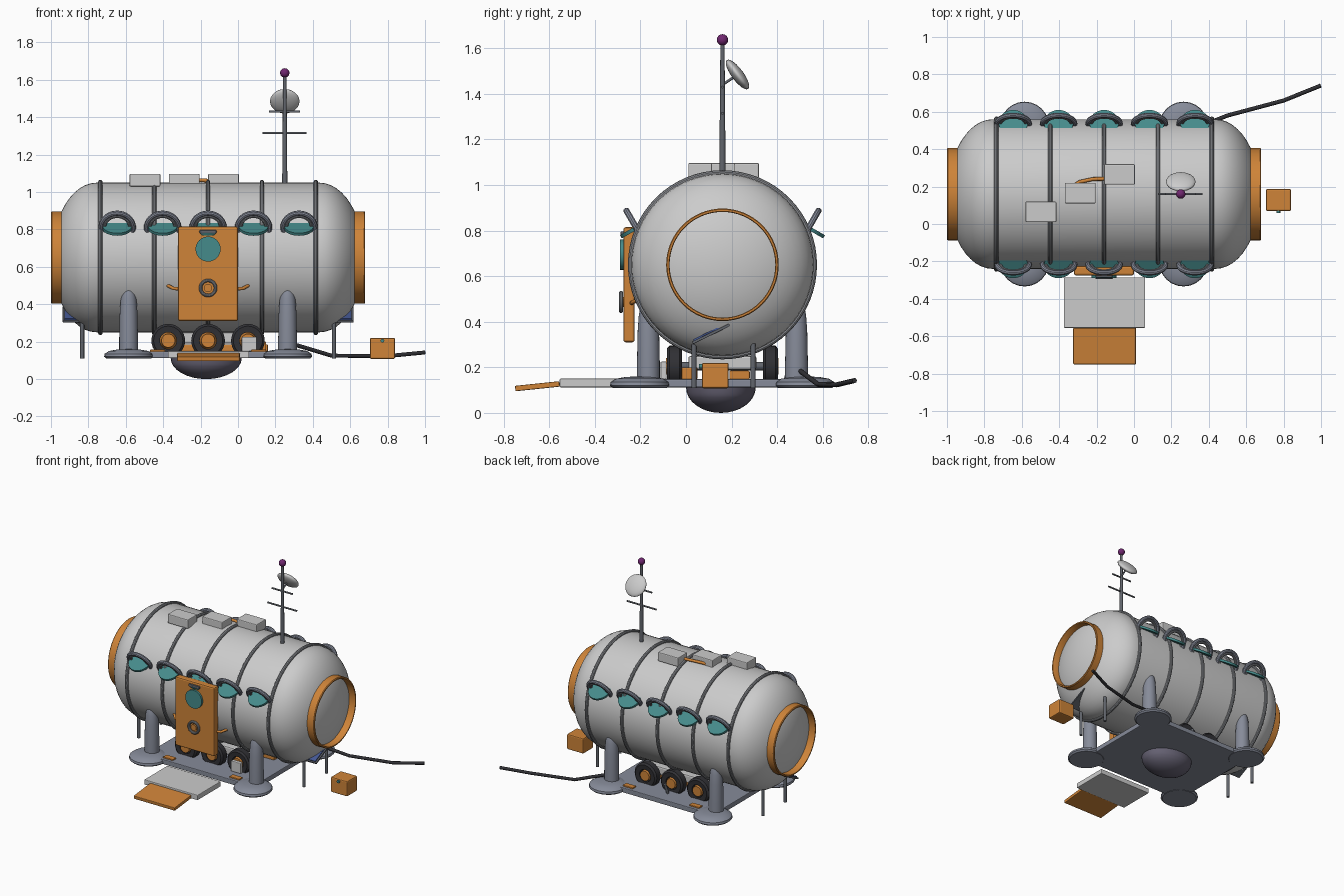
import bpy, bmesh, math
from mathutils import Vector, Matrix

if "Cube" in bpy.data.objects:
    bpy.data.objects.remove(bpy.data.objects["Cube"])

CX, CY, CZ = -0.16, 0.16, 0.65          # hull centre
PI = math.pi


def material(name, rgb):
    m = bpy.data.materials.new(name)
    m.diffuse_color = (*rgb, 1)
    m.use_nodes = True
    m.node_tree.nodes["Principled BSDF"].inputs["Base Color"].default_value = m.diffuse_color
    return m


ORANGE = material("orange_paint", (0.62, 0.23, 0.04))
TEAL = material("teal_glass", (0.06, 0.26, 0.26))
SLATE = material("slate_metal", (0.24, 0.26, 0.32))
DARK = material("dark_metal", (0.12, 0.13, 0.15))
BLACK = material("rubber", (0.03, 0.03, 0.035))
RIB = material("rib_metal", (0.27, 0.28, 0.30))
BOWL = material("bowl_metal", (0.13, 0.12, 0.17))
PURPLE = material("beacon_purple", (0.16, 0.02, 0.16))
BLUE = material("panel_blue", (0.06, 0.10, 0.30))


def finish(name, mat=None, smooth=True):
    o = bpy.context.object
    o.name = name
    if mat:
        o.data.materials.append(mat)
    if smooth:
        bpy.ops.object.shade_smooth_by_angle(angle=math.radians(35))
    return o


def box(name, lo, hi, mat=None, bevel=0.005, rot=(0, 0, 0)):
    lo, hi = Vector(lo), Vector(hi)
    bpy.ops.mesh.primitive_cube_add(size=1, location=(lo + hi) / 2, rotation=rot)
    o = finish(name, mat, False)
    o.scale = hi - lo
    bpy.ops.object.transform_apply(location=False, rotation=False, scale=True)
    if bevel:
        b = o.modifiers.new("bevel", 'BEVEL')
        b.width, b.segments = bevel, 2
    return o


def rod(name, a, b, r, mat=None, r2=None, sides=16):
    a, b = Vector(a), Vector(b)
    d = b - a
    bpy.ops.mesh.primitive_cone_add(vertices=sides, radius1=r, radius2=r if r2 is None else r2,
                                    depth=d.length, location=(a + b) / 2,
                                    rotation=d.to_track_quat('Z', 'Y').to_euler())
    return finish(name, mat)


def ring(name, loc, R, r, rot, mat=None, seg=48):
    bpy.ops.mesh.primitive_torus_add(location=loc, rotation=rot, major_radius=R, minor_radius=r,
                                     major_segments=seg, minor_segments=10)
    return finish(name, mat)


def ball(name, loc, scale, mat=None, rot=(0, 0, 0)):
    bpy.ops.mesh.primitive_uv_sphere_add(segments=24, ring_count=12, location=loc, rotation=rot)
    bpy.context.object.scale = scale
    return finish(name, mat)


def lathe(name, profile, loc, mat=None, rot=(0, 0, 0), sides=48):
    """Spin (radius, height) points about z."""
    bm = bmesh.new()
    vs = [bm.verts.new((r, 0, h)) for r, h in profile]
    es = [bm.edges.new(p) for p in zip(vs, vs[1:])]
    bmesh.ops.spin(bm, geom=vs + es, cent=(0, 0, 0), axis=(0, 0, 1), angle=2 * PI, steps=sides)
    bmesh.ops.remove_doubles(bm, verts=bm.verts, dist=1e-4)
    bmesh.ops.recalc_face_normals(bm, faces=bm.faces)
    me = bpy.data.meshes.new(name)
    bm.to_mesh(me)
    bm.free()
    o = bpy.data.objects.new(name, me)
    bpy.context.collection.objects.link(o)
    o.location, o.rotation_euler = loc, rot
    bpy.ops.object.select_all(action='DESELECT')
    o.select_set(True)
    bpy.context.view_layer.objects.active = o
    return finish(name, mat)


def tube(name, pts, r, mat):
    cu = bpy.data.curves.new(name, 'CURVE')
    cu.dimensions = '3D'
    cu.bevel_depth, cu.bevel_resolution, cu.use_fill_caps = r, 3, True
    sp = cu.splines.new('POLY')
    sp.points.add(len(pts) - 1)
    for p, c in zip(sp.points, pts):
        p.co = (*c, 1)
    cu.materials.append(mat)
    o = bpy.data.objects.new(name, cu)
    bpy.context.collection.objects.link(o)


# Hull: cylinder with elliptical domes, lying along x
dome = [(0.40 * math.cos(t * PI / 24), 0.595 + 0.24 * math.sin(t * PI / 24)) for t in range(13)]
dome[-1] = (0, dome[-1][1])
lathe("hull", [(r, -h) for r, h in reversed(dome)] + dome, (CX, CY, CZ), rot=(0, PI / 2, 0), sides=64)

# Ribs around the hull
for i in range(5):
    ring("hull_rib", (CX + (i - 2) * 0.288, CY, CZ), 0.403, 0.012, (0, PI / 2, 0), RIB, 64)

# Orange end collars
for s in (-1, 1):
    lathe("end_collar", [(0.232, 0.76), (0.247, 0.76), (0.247, 0.835), (0.243, 0.84),
                         (0.235, 0.84), (0.232, 0.835), (0.232, 0.76)],
          (CX, CY, CZ), ORANGE, (0, s * PI / 2, 0), 64)

# Tilted windows with arched hoods, both sides
for s in (-1, 1):
    for i in range(5):
        p = Vector((CX + (i - 2) * 0.243, CY + s * 0.378, 0.812))
        a = -s * math.radians(30)
        n = Matrix.Rotation(a, 3, 'X') @ Vector((0, 0, 0.008))
        rod("window_glass", p - n, p + n, 0.078, TEAL, sides=32)
        ring("window_hood", p, 0.086, 0.014, (4 * a, 0, 0), SLATE)
        ring("window_frame", p, 0.067, 0.009, (4 * a, 0, 0), RIB)

# Door with porthole, visor, wheel and grab bars
box("door", (-0.32, -0.275, 0.31), (0.0, -0.225, 0.815), ORANGE, 0.01)
rod("door_porthole", (CX, -0.27, 0.695), (CX, -0.289, 0.695), 0.067, TEAL, sides=32)
box("door_visor", (CX - 0.045, -0.287, 0.778), (CX + 0.045, -0.27, 0.797), DARK)
ring("door_wheel", (CX, -0.285, 0.487), 0.04, 0.009, (PI / 2, 0, 0), RIB)
rod("door_wheel_hub", (CX, -0.27, 0.487), (CX, -0.29, 0.487), 0.022, ORANGE)
for s in (-1, 1):
    tube("grab_bar", [(CX + s * 0.15, -0.24, 0.482), (CX + s * 0.185, -0.235, 0.484),
                      (CX + s * 0.215, -0.205, 0.5)], 0.009, ORANGE)

# Legs and feet
for sx in (-1, 1):
    for sy in (-1, 1):
        x = CX + sx * 0.425
        lathe("leg", [(0.05, 0.13), (0.05, 0.22), (0.047, 0.36), (0.042, 0.43), (0.033, 0.475),
                      (0.018, 0.503), (0, 0.512)], (x, CY + sy * 0.325, 0), SLATE, sides=24)
        lathe("foot", [(0, 0.11), (0.12, 0.11), (0.131, 0.12), (0.128, 0.135), (0.105, 0.15),
                       (0.06, 0.158), (0, 0.16)], (x, CY + sy * 0.363, 0), SLATE, sides=24)
        # hatch pads on the deck
        px, py = CX + sx * 0.27, CY + sy * 0.34
        box("deck_pad", (px - 0.04, py - 0.02, 0.145), (px + 0.04, py + 0.02, 0.157), ORANGE, 0.002)

# Base deck, keel bowl, step and ramp
box("base_deck", (CX - 0.44, CY - 0.38, 0.112), (CX + 0.44, CY + 0.38, 0.148), SLATE)
bowl = lathe("keel_bowl", [(0, 0.112)] + [(math.cos(t * PI / 16), 0.112 - 0.112 * math.sin(t * PI / 16))
             for t in range(8)] + [(0, 0)], (CX - 0.01, CY - 0.007, 0), BOWL, sides=32)
bowl.scale = (0.19, 0.153, 1)
box("step", (-0.375, -0.555, 0.112), (0.06, -0.285, 0.15), None)
box("ramp", (-0.325, -0.75, 0.105), (0.01, -0.555, 0.129), ORANGE, 0.004, (math.radians(6), 0, 0))

# Wheels, axles and chassis under the hull
box("chassis", (CX - 0.27, 0.01, 0.19), (CX + 0.27, 0.31, 0.25), None, 0.01)
box("chassis_rail", (CX - 0.2, 0.19, 0.148), (CX + 0.32, 0.28, 0.185), ORANGE)
for i in (-1, 0, 1):
    x = CX + i * 0.213
    rod("axle", (x, -0.03, 0.205), (x, 0.35, 0.205), 0.018, DARK)
    for s in (-1, 1):
        lathe("tire", [(0.045, -0.03), (0.078, -0.033), (0.09, -0.022), (0.09, 0.022),
                       (0.078, 0.033), (0.045, 0.03), (0.045, -0.03)],
              (x, CY + s * 0.21, 0.205), BLACK, (PI / 2, 0, 0), 32)
        rod("wheel_hub", (x, CY + s * 0.178, 0.205), (x, CY + s * 0.247, 0.205), 0.046, ORANGE, 0.036, 24)

# Small tool box and a tool on the deck
box("tool_box", (0.02, -0.112, 0.148), (0.10, -0.085, 0.225))
box("deck_box", (0.12, -0.02, 0.148), (0.15, 0.05, 0.2), ORANGE)
rod("deck_tool", (CX, 0.44, 0.15), (CX + 0.01, 0.46, 0.22), 0.01, DARK)

# Roof boxes and pipe
for i in range(3):
    x, y = -0.58 + i * 0.21, 0.01 + i * 0.1
    box("roof_box", (x, y, 1.03), (x + 0.165, y + 0.11, 1.097), None, 0.006)
tube("roof_pipe", [(-0.32, 0.205, 1.05), (-0.29, 0.225, 1.06), (-0.22, 0.24, 1.064),
                   (-0.14, 0.242, 1.06)], 0.01, ORANGE)

# Antenna mast, crossbars, beacon and dish
rod("mast", (0.25, CY, 1.03), (0.25, CY, 1.63), 0.014, DARK, 0.009)
rod("crossbar_low", (0.13, CY, 1.315), (0.367, CY, 1.315), 0.006, DARK)
rod("crossbar_high", (0.165, CY, 1.43), (0.332, CY, 1.43), 0.006, DARK)
ball("beacon", (0.25, CY, 1.637), (0.025,) * 3, PURPLE)
ball("dish", (0.25, 0.226, 1.485), (0.079, 0.079, 0.026), None, (math.radians(-53.5), 0, 0))
rod("dish_arm", (0.25, CY, 1.44), (0.25, 0.22, 1.48), 0.006, DARK)

# Posts and tilted panels under each end
for s in (-1, 1):
    x = CX + s * 0.673
    for y in (0.035, 0.295):
        rod("end_post", (x, y, 0.11), (x, y, 0.33), 0.011, DARK)
    xa, xb = sorted((CX + s * 0.62, CX + s * 0.777))
    box("panel_frame", (xa, 0.02, 0.341), (xb, 0.2, 0.353), DARK, 0.002, (math.radians(26), 0, 0))
    box("panel_cells", (xa + 0.01, 0.026, 0.346), (xb - 0.01, 0.188, 0.359), BLUE, 0, (math.radians(26), 0, 0))

# Supply crate and trailing cable
box("crate", (0.705, 0.07, 0.108), (0.84, 0.187, 0.22), ORANGE, 0.008)
rod("crate_latch", (0.772, 0.075, 0.205), (0.772, 0.058, 0.205), 0.01, TEAL)
tube("cable", [(0.26, 0.48, 0.2), (0.30, 0.5, 0.185), (0.5, 0.58, 0.125), (0.80, 0.66, 0.123),
               (0.998, 0.74, 0.142)], 0.011, BLACK)
